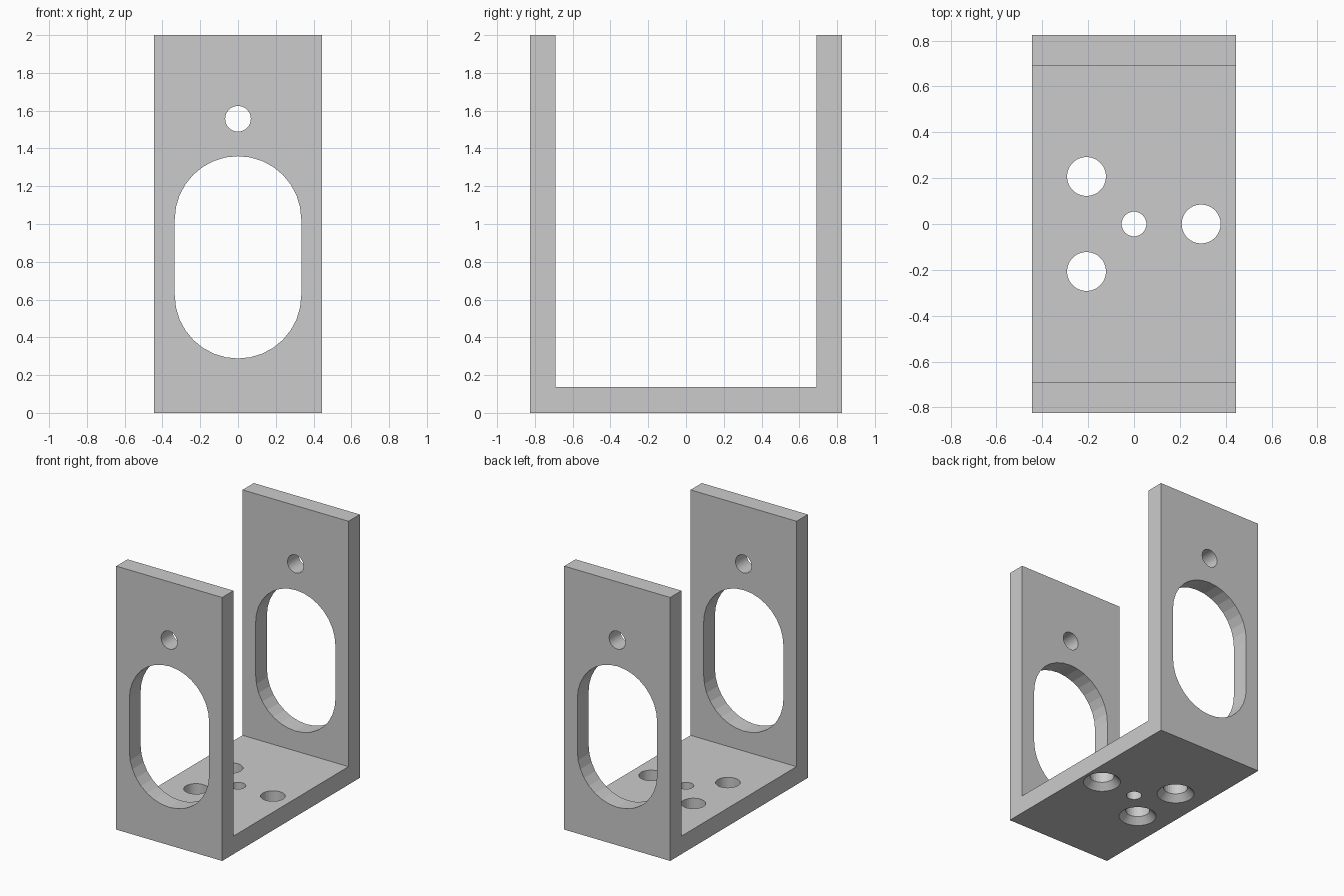
import bpy, bmesh
from math import sin, cos, pi, radians

if "Cube" in bpy.data.objects:
    bpy.data.objects.remove(bpy.data.objects["Cube"])

HALF_X, HALF_Y, INNER_Y, FLOOR, TOP = 0.445, 0.825, 0.69, 0.137, 2.0


def loft(bm, rings):
    """Closed solid skinned through a stack of equal-length point rings."""
    rows = [[bm.verts.new(p) for p in ring] for ring in rings]
    n = len(rows[0])
    for a, b in zip(rows, rows[1:]):
        for i in range(n):
            j = (i + 1) % n
            bm.faces.new((a[i], a[j], b[j], b[i]))
    bm.faces.new(rows[0])
    bm.faces.new(rows[-1])


def make_object(name, bm):
    bmesh.ops.recalc_face_normals(bm, faces=bm.faces)
    mesh = bpy.data.meshes.new(name)
    bm.to_mesh(mesh)
    bm.free()
    obj = bpy.data.objects.new(name, mesh)
    bpy.context.collection.objects.link(obj)
    return obj


def circle(cx, cy, r, n=32):
    return [(cx + r * cos(2 * pi * i / n), cy + r * sin(2 * pi * i / n)) for i in range(n)]


def slot(r, z0, z1, n=16):
    """Upright slot outline with arc centres at z0 and z1."""
    arc = [pi * i / n for i in range(n + 1)]
    return ([(r * cos(a), z1 + r * sin(a)) for a in arc]
            + [(-r * cos(a), z0 - r * sin(a)) for a in arc])


# U-shaped bracket: side profile extruded along x
profile = [(-HALF_Y, 0), (HALF_Y, 0), (HALF_Y, TOP), (INNER_Y, TOP),
           (INNER_Y, FLOOR), (-INNER_Y, FLOOR), (-INNER_Y, TOP), (-HALF_Y, TOP)]
bm = bmesh.new()
loft(bm, [[(x, y, z) for y, z in profile] for x in (-HALF_X, HALF_X)])
bracket = make_object("u_bracket", bm)

# Cutters through both upright walls: slot and pivot hole
bm = bmesh.new()
for outline in (slot(0.335, 0.623, 1.024), circle(0, 1.557, 0.068)):
    loft(bm, [[(x, y, z) for x, z in outline] for y in (-1, 1)])

# Cutters through the floor: centre hole and three holes countersunk from below
loft(bm, [[(x, y, z) for x, y in circle(0, 0, 0.054)] for z in (-0.05, 0.2)])
for angle in (0, 135, 225):
    cx, cy = 0.293 * cos(radians(angle)), 0.293 * sin(radians(angle))
    loft(bm, [[(x, y, z) for x, y in circle(cx, cy, r)]
              for r, z in ((0.13, -0.05), (0.13, 0), (0.085, 0.047), (0.085, 0.2))])
cutter = make_object("hole_cutter", bm)
cutter.hide_render = True

# Cut the holes
mod = bracket.modifiers.new("holes", 'BOOLEAN')
mod.operation = 'DIFFERENCE'
mod.solver = 'EXACT'
mod.object = cutter
bpy.context.view_layer.objects.active = bracket
bpy.ops.object.modifier_apply(modifier=mod.name)
bpy.data.objects.remove(cutter)
